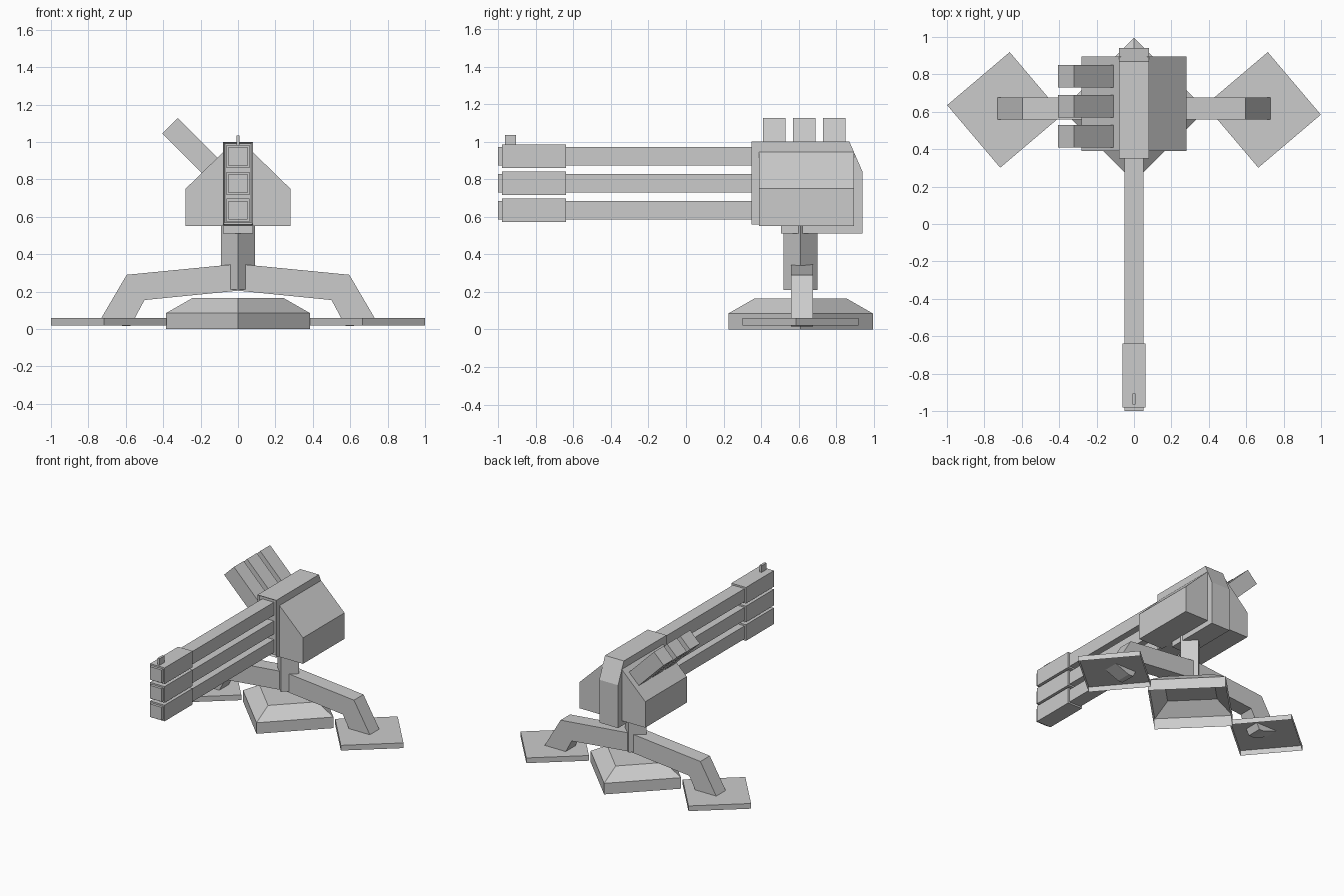
import bpy
import bmesh
from math import cos, sin, pi, radians
from mathutils import Vector

default = bpy.data.objects.get("Cube")
if default:
    bpy.data.objects.remove(default, do_unlink=True)

GREY = (0.6, 0.6, 0.6, 1.0)
metal = bpy.data.materials.new("plain grey")
metal.use_nodes = True
metal.diffuse_color = GREY
metal.node_tree.nodes["Principled BSDF"].inputs["Base Color"].default_value = GREY

MID_Y = 0.61  # fore-aft centre of the stand


def finish(name, bm):
    bmesh.ops.recalc_face_normals(bm, faces=bm.faces)
    mesh = bpy.data.meshes.new(name)
    bm.to_mesh(mesh)
    bm.free()
    mesh.materials.append(metal)
    obj = bpy.data.objects.new(name, mesh)
    bpy.context.collection.objects.link(obj)
    return obj


def loft(name, rings, bottom=True):
    """Join matching rings of points, capping the last and optionally the first."""
    bm = bmesh.new()
    loops = [[bm.verts.new(p) for p in ring] for ring in rings]
    for a, b in zip(loops, loops[1:]):
        n = len(a)
        for i in range(n):
            bm.faces.new((a[i], a[(i + 1) % n], b[(i + 1) % n], b[i]))
    if bottom:
        bm.faces.new(loops[0])
    bm.faces.new(loops[-1])
    return finish(name, bm)


def box(name, x, y, z):
    ring = [(x[0], y[0]), (x[1], y[0]), (x[1], y[1]), (x[0], y[1])]
    return loft(name, [[(px, py, pz) for px, py in ring] for pz in z])


def front_profile(name, outline, y):
    return loft(name, [[(px, py, pz) for px, pz in outline] for py in y])


def side_profile(name, outline, x):
    return loft(name, [[(px, py, pz) for py, pz in outline] for px in x])


def square(cx, radius, z, turn=0.0):
    """Square ring with its corners on the axes, turned by an angle."""
    angles = [radians(turn) + k * pi / 2 for k in range(4)]
    return [(cx + radius * cos(a), MID_Y + radius * sin(a), z) for a in angles]


# Hollow centre foot and the diamond post
loft("centre_foot", [square(0, 0.385, 0), square(0, 0.385, 0.085),
                     square(0, 0.245, 0.165)], bottom=False)
loft("post", [square(0, 0.09, 0.21), square(0, 0.09, 0.56)])

# Bent legs with hollow foot pads
leg = [(0, 0.348), (0.595, 0.29), (0.73, 0.06), (0.615, 0.015),
       (0.575, 0.015), (0.5, 0.155), (0, 0.205)]
for side, s in (("left", 1), ("right", -1)):
    front_profile(side + "_leg", [(s * x, z) for x, z in leg], (0.56, 0.675))
    loft(side + "_foot_pad", [square(s * 0.69, 0.31, z, -4.7)
                              for z in (0.02, 0.06)], bottom=False)

# Central receiver with a recessed front panel
receiver = side_profile("receiver", [
    (0.35, 0.56), (0.35, 1.0), (0.87, 1.0), (0.94, 0.84),
    (0.94, 0.51), (0.505, 0.51), (0.505, 0.55)], (-0.08, 0.08))
bm = bmesh.new()
bm.from_mesh(receiver.data)
bm.normal_update()
front = min(bm.faces, key=lambda f: f.calc_center_median().y)
bmesh.ops.inset_region(bm, faces=[front], thickness=0.013, depth=0)
bmesh.ops.translate(bm, verts=front.verts, vec=Vector((0, 0.015, 0)))
bm.to_mesh(receiver.data)
bm.free()

# Sloped side housings
for side, s in (("left", 1), ("right", -1)):
    front_profile(side + "_housing", [
        (s * 0.07, 0.55), (s * 0.28, 0.55), (s * 0.28, 0.75),
        (s * 0.08, 0.945), (s * 0.07, 0.945)], (0.39, 0.895))

# Tilted magazines
for i, y in enumerate((0.41, 0.57, 0.73)):
    front_profile("magazine_%d" % (i + 1), [
        (-0.322, 1.127), (-0.405, 1.045), (-0.14, 0.78), (-0.057, 0.862)],
        (y, y + 0.12))

# Stacked barrels with thicker muzzles
for i, z in enumerate((0.635, 0.778, 0.922)):
    box("barrel_%d" % (i + 1), (-0.05, 0.05), (-1.0, 0.4), (z - 0.05, z + 0.05))
    box("muzzle_%d" % (i + 1), (-0.062, 0.062), (-0.98, -0.64),
        (z - 0.062, z + 0.062))

# Front sight
box("front_sight", (-0.009, 0.009), (-0.965, -0.905), (0.97, 1.035))
